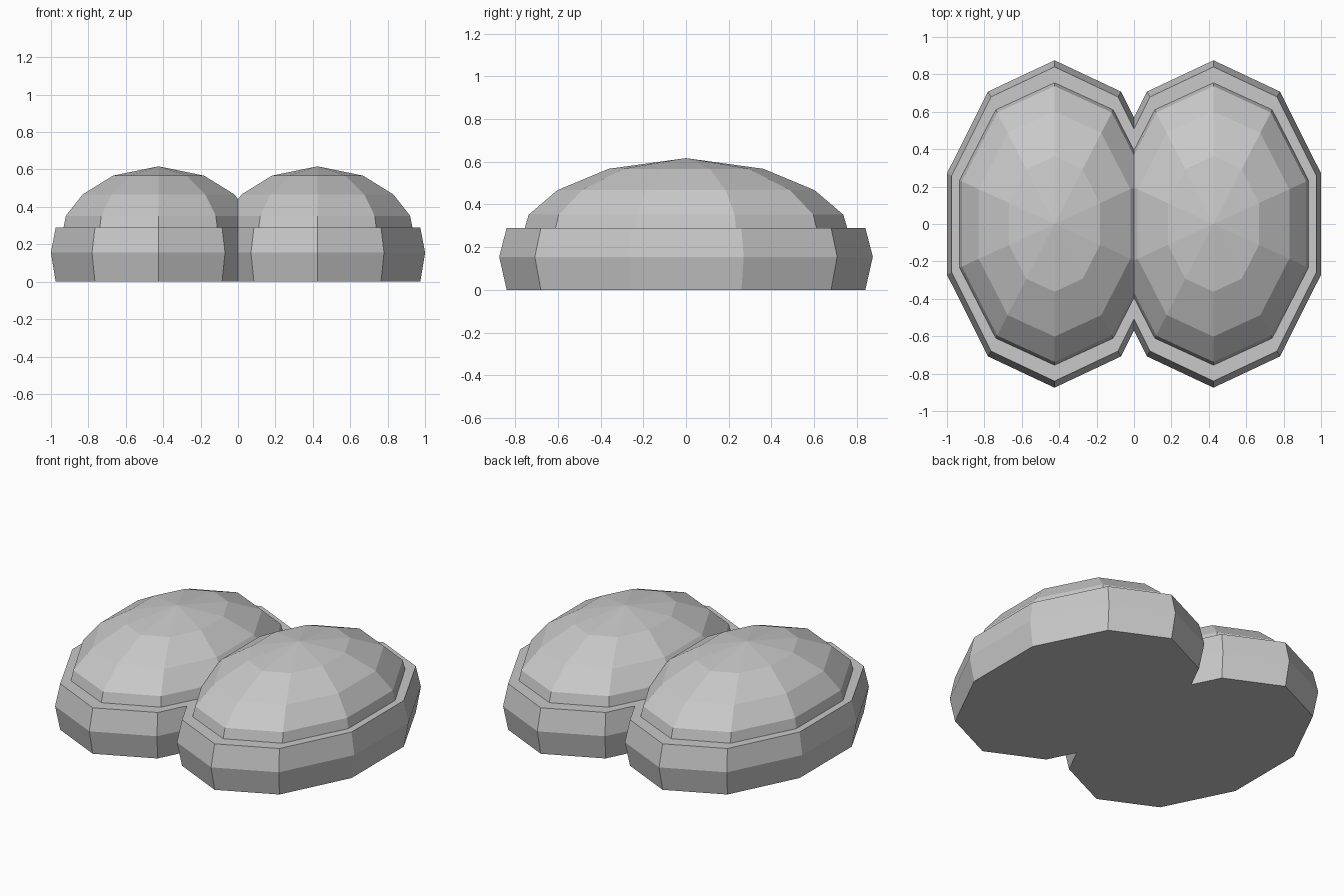
import bpy, bmesh
from math import sin, cos, tau

cube = bpy.data.objects.get("Cube")
if cube:
    bpy.data.objects.remove(cube, do_unlink=True)

SIDES = 10
LOBE_X = 0.425

grey = bpy.data.materials.new("plain grey")
grey.use_nodes = True
GREY = (0.58, 0.58, 0.58, 1)
grey.diffuse_color = GREY
grey.node_tree.nodes["Principled BSDF"].inputs["Base Color"].default_value = GREY


def lobe_pair(name, rings, apex=None):
    """Loft oval rings (rx, ry, z) into a lobe, trimmed and mirrored at x = 0."""
    bm = bmesh.new()
    loops = [[bm.verts.new((LOBE_X + rx * sin(tau * i / SIDES), ry * cos(tau * i / SIDES), z))
              for i in range(SIDES)] for rx, ry, z in rings]
    for low, high in zip(loops, loops[1:]):
        for i in range(SIDES):
            j = (i + 1) % SIDES
            bm.faces.new((low[i], low[j], high[j], high[i]))
    if apex is None:
        bm.faces.new(loops[0])
        bm.faces.new(loops[-1])
    else:
        tip = bm.verts.new((LOBE_X, 0, apex))
        for i in range(SIDES):
            bm.faces.new((loops[-1][i], loops[-1][(i + 1) % SIDES], tip))
    bmesh.ops.recalc_face_normals(bm, faces=bm.faces)
    # Trim away the part that would overlap the other lobe
    bmesh.ops.bisect_plane(bm, geom=bm.verts[:] + bm.edges[:] + bm.faces[:],
                           plane_co=(0, 0, 0), plane_no=(1, 0, 0), clear_inner=True)
    mesh = bpy.data.meshes.new(name)
    bm.to_mesh(mesh)
    bm.free()
    mesh.materials.append(grey)
    obj = bpy.data.objects.new(name, mesh)
    bpy.context.collection.objects.link(obj)
    mirror = obj.modifiers.new("Mirror", 'MIRROR')
    mirror.use_axis[0] = True
    return obj


# Thick base with a bulging rim
lobe_pair("base_rim", [(0.578, 0.84, 0), (0.605, 0.875, 0.155), (0.578, 0.84, 0.29)])

# Faceted domes set in from the rim
lobe_pair("domes", [(0.534, 0.755, 0.29), (0.521, 0.737, 0.352),
                    (0.426, 0.602, 0.467), (0.256, 0.362, 0.567)], apex=0.617)
